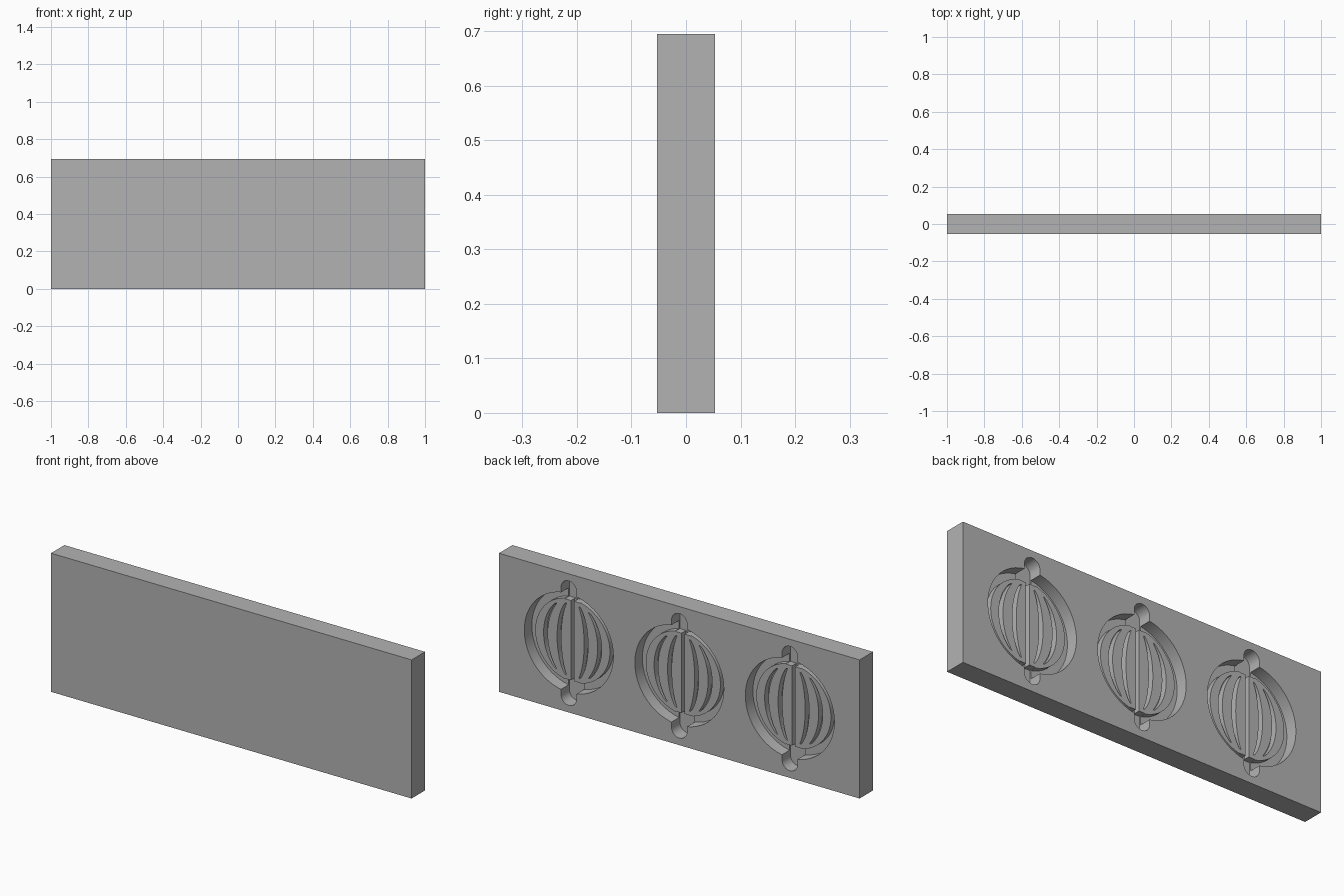
import bpy, bmesh, math
from mathutils import Matrix

cube = bpy.data.objects.get("Cube")
if cube:
    bpy.data.objects.remove(cube, do_unlink=True)

HEIGHT, BACK = 0.695, 0.053      # plate height and position of its back face
MID = HEIGHT / 2
CENTRES = (-0.613, 0, 0.613)     # the three lantern cavities
DEEP, LEDGE = 0.06, 0.03         # cavity depths

grey = bpy.data.materials.new("plain grey")
grey.use_nodes = True
grey.diffuse_color = (0.45, 0.45, 0.45, 1)
grey.node_tree.nodes["Principled BSDF"].inputs["Base Color"].default_value = grey.diffuse_color


def make_object(name, bm):
    bmesh.ops.recalc_face_normals(bm, faces=bm.faces)
    mesh = bpy.data.meshes.new(name)
    bm.to_mesh(mesh)
    bm.free()
    mesh.materials.append(grey)
    obj = bpy.data.objects.new(name, mesh)
    bpy.context.collection.objects.link(obj)
    return obj


def prism(bm, outline, depth):
    """Solid from an x, z outline, sunk into the back face."""
    verts = [bm.verts.new((x, BACK + 0.01, MID + z)) for x, z in outline]
    face = bm.faces.new(verts)
    new = bmesh.ops.extrude_face_region(bm, geom=[face])["geom"]
    moved = [v for v in new if isinstance(v, bmesh.types.BMVert)]
    bmesh.ops.translate(bm, verts=moved, vec=(0, -depth - 0.01, 0))


def carve(plate, name, bm):
    """Cut the solids out of the plate and discard the cutter."""
    cutter = make_object(name, bm)
    mod = plate.modifiers.new(name, "BOOLEAN")
    mod.operation, mod.solver, mod.object = "DIFFERENCE", "EXACT", cutter
    bpy.context.view_layer.objects.active = plate
    bpy.ops.object.modifier_apply(modifier=name)
    bpy.data.objects.remove(cutter, do_unlink=True)


# Plate
bm = bmesh.new()
bmesh.ops.create_cube(bm, size=1, matrix=Matrix.Translation((0, 0, MID))
                      @ Matrix.Diagonal((2, 2 * BACK, HEIGHT, 1)))
plate = make_object("mould_plate", bm)

# Round recesses with a deeper ring around a sunken body
bm = bmesh.new()
profile = [(0, LEDGE), (0.207, LEDGE), (0.207, DEEP), (0.247, DEEP), (0.247, -0.01), (0, -0.01)]
for cx in CENTRES:
    verts = [bm.verts.new((cx + r, BACK - d, MID)) for r, d in profile]
    edges = [bm.edges.new(pair) for pair in zip(verts, verts[1:])]
    bmesh.ops.spin(bm, geom=verts + edges, cent=(cx, 0, MID), axis=(0, 1, 0),
                   angle=math.tau, steps=64)
bmesh.ops.remove_doubles(bm, verts=bm.verts, dist=0.0001)
carve(plate, "ring_cutter", bm)

# Curved rib grooves and the straight centre groove
bm = bmesh.new()
for cx in CENTRES:
    for reach, tall in ((-0.15, 0.165), (-0.075, 0.18), (0.075, 0.18), (0.15, 0.165)):
        inner, outer = [], []
        for i in range(21):
            z = tall * math.sin(math.pi * (i / 20 - 0.5))
            x = cx + reach * math.sqrt(1 - (z / 0.207) ** 2)
            half = 0.002 + 0.009 * math.sqrt(max(0, 1 - (z / tall) ** 2))
            inner.append((x - half, z))
            outer.append((x + half, z))
        prism(bm, inner + outer[::-1], DEEP)
    prism(bm, [(cx + sx * 0.009, sz * 0.23) for sx, sz in ((-1, -1), (1, -1), (1, 1), (-1, 1))], DEEP)
carve(plate, "rib_cutter", bm)

# Rounded stubs above and below each lantern
bm = bmesh.new()
for cx in CENTRES:
    for side in (-1, 1):
        r = 0.043
        arc = [(cx + r * math.cos(a), side * (0.312 - r + r * math.sin(a)))
               for a in (math.pi * i / 16 for i in range(17))]
        prism(bm, arc + [(cx - r, side * 0.2), (cx + r, side * 0.2)], 0.066)
carve(plate, "stub_cutter", bm)

# Smooth cavity walls, sharp rims
bpy.ops.object.select_all(action="DESELECT")
plate.select_set(True)
bpy.context.view_layer.objects.active = plate
bpy.ops.object.shade_smooth_by_angle(angle=math.radians(30))
